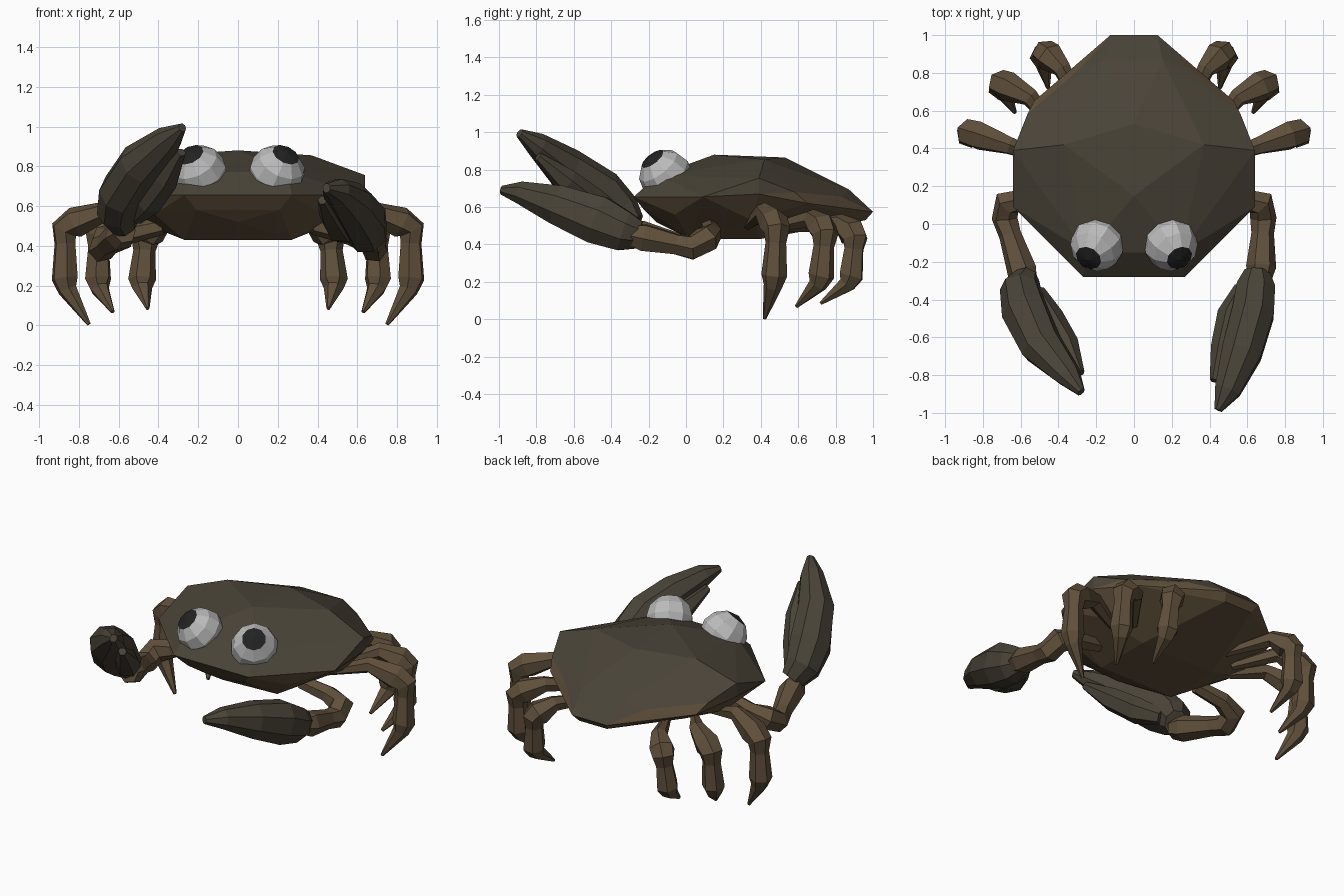
import bpy, bmesh, math
from mathutils import Vector, Matrix

if "Cube" in bpy.data.objects:
    bpy.data.objects.remove(bpy.data.objects["Cube"])


def material(name, rgb):
    m = bpy.data.materials.new(name)
    m.diffuse_color = (*rgb, 1)
    m.use_nodes = True
    m.node_tree.nodes["Principled BSDF"].inputs["Base Color"].default_value = m.diffuse_color
    return m


OLIVE = material("olive shell", (0.068, 0.057, 0.039))
BROWN = material("brown limb", (0.118, 0.080, 0.044))
WHITE = material("eye white", (0.50, 0.50, 0.50))
BLACK = material("pupil black", (0.016, 0.016, 0.016))


def finish(name, bm, mats):
    bmesh.ops.recalc_face_normals(bm, faces=bm.faces)
    me = bpy.data.meshes.new(name)
    bm.to_mesh(me)
    bm.free()
    for m in mats:
        me.materials.append(m)
    ob = bpy.data.objects.new(name, me)
    bpy.context.collection.objects.link(ob)
    return ob


def tube(name, pts, radii, mat, sides=6, ref=(0, 1, 0)):
    """Loft rings along a path; each radius is a number or (along ref, across)."""
    bm = bmesh.new()
    pts = [Vector(p) for p in pts]
    u, rings = Vector(ref), []
    for i, p in enumerate(pts):
        t = Vector()
        if i > 0:
            t += (p - pts[i - 1]).normalized()
        if i < len(pts) - 1:
            t += (pts[i + 1] - p).normalized()
        t.normalize()
        u = (u - t * u.dot(t)).normalized()
        v = t.cross(u)
        a, b = radii[i] if isinstance(radii[i], tuple) else (radii[i], radii[i])
        rings.append([bm.verts.new(p + u * a * math.cos(w) + v * b * math.sin(w))
                      for w in (2 * math.pi * (k + 0.5) / sides for k in range(sides))])
    for r, s in zip(rings, rings[1:]):
        for k in range(sides):
            bm.faces.new((r[k], r[(k + 1) % sides], s[(k + 1) % sides], s[k]))
    bm.faces.new(rings[0])
    bm.faces.new(rings[-1])
    return finish(name, bm, [mat])


# Body: convex hull of one half's corner points and their mirror image
half = [(0.27, -0.28, 0.655), (0.64, 0.09, 0.655), (0.64, 0.39, 0.755), (0.64, 0.39, 0.67),
        (0.565, 0.58, 0.68), (0.53, 0.65, 0.62), (0.125, 1.0, 0.575),      # rim
        (0.25, -0.15, 0.77), (0, 0.15, 0.88), (0.37, 0.42, 0.855),
        (0, 0.53, 0.865), (0.15, 0.87, 0.695), (0.28, 0.83, 0.655),        # top
        (0.21, -0.22, 0.58), (0, -0.16, 0.52), (0.42, -0.06, 0.56), (0.27, 0.02, 0.43),
        (0.27, 0.40, 0.43), (0.52, 0.35, 0.53), (0.10, 0.96, 0.53)]        # underside
bm = bmesh.new()
for x, y, z in half:
    for s in ((1, -1) if x else (1,)):
        bm.verts.new((s * x, y, z))
bmesh.ops.convex_hull(bm, input=bm.verts)
bmesh.ops.delete(bm, geom=[v for v in bm.verts if not v.link_faces], context='VERTS')
bmesh.ops.recalc_face_normals(bm, faces=bm.faces)
for f in bm.faces:
    # Brown below the rim and on every face that meets the back side corner
    corner = any(abs(abs(v.co.x) - 0.53) < 0.003 and v.co.y > 0.6 for v in f.verts)
    under = f.normal.z < 0.3 and f.calc_center_median().z < 0.675
    f.material_index = 1 if under or corner else 0
finish("body", bm, [OLIVE, BROWN])

for side, s in (("right", 1), ("left", -1)):
    def m(p):
        return Vector((s * p[0], p[1], p[2]))

    # Eye: faceted ball whose pole cap is the pupil
    bm = bmesh.new()
    gaze = m((0.045, -0.07, 0.09)).normalized()
    bmesh.ops.create_uvsphere(bm, u_segments=10, v_segments=6, radius=0.144)
    for f in bm.faces:
        f.material_index = 1 if f.calc_center_median().z > 0.122 else 0
    bmesh.ops.transform(bm, verts=bm.verts, matrix=Matrix.Translation(m((0.195, -0.108, 0.766)))
                        @ gaze.to_track_quat('Z', 'Y').to_matrix().to_4x4())
    finish(side + "_eye", bm, [WHITE, BLACK])

    # Walking legs: root, hip, knee, ankle, tip
    legs = {"front": [(0.42, 0.33, 0.50), (0.66, 0.415, 0.575), (0.87, 0.485, 0.50),
                      (0.872, 0.47, 0.20), (0.75, 0.42, 0.005)],
            "middle": [(0.38, 0.45, 0.49), (0.55, 0.67, 0.54), (0.70, 0.745, 0.475),
                       (0.705, 0.72, 0.20), (0.63, 0.59, 0.068)],
            "back": [(0.25, 0.55, 0.49), (0.38, 0.82, 0.515), (0.465, 0.905, 0.45),
                     (0.485, 0.88, 0.20), (0.455, 0.72, 0.085)]}
    for name, path in legs.items():
        root, hip, knee, ankle, tip = map(m, path)
        tube(f"{side}_{name}_leg",
             [root, hip, hip.lerp(knee, 0.75), knee + Vector((s * 0.005, 0, -0.02)),
              knee.lerp(ankle, 0.3), ankle.lerp(knee, 0.12), ankle.lerp(tip, 0.12), tip],
             [0.025, 0.05, 0.08, 0.072, 0.056, 0.07, 0.05, 0.01], BROWN)

    # Claw arm: shoulder, elbow and forearm
    wrist = Vector((0.67, -0.29, 0.45) if s > 0 else (0.57, -0.32, 0.47))
    elbow = Vector((0.685, 0.03, 0.385))
    tube(side + "_arm",
         [m(p) for p in ((0.38, 0.12, 0.50), (0.56, 0.14, 0.46), (0.67, 0.11, 0.43), elbow,
                         elbow.lerp(wrist, 0.25), elbow.lerp(wrist, 0.8), wrist)],
         [0.045, 0.055, 0.075, 0.07, 0.06, 0.08, 0.06], BROWN)

# Claws: a broad main finger and a thin inner one (the left claw is raised)
main_r = [(0.08, 0.07), (0.115, 0.11), (0.14, 0.12), (0.115, 0.115), (0.065, 0.075), (0.025, 0.022)]
thin_r = [0.05, 0.08, 0.07, 0.025]
tube("right_claw", [(0.65, -0.25, 0.45), (0.645, -0.33, 0.47), (0.63, -0.47, 0.53), (0.57, -0.68, 0.61),
                    (0.495, -0.88, 0.675), (0.445, -0.985, 0.69)], main_r, OLIVE, 8, (0, 0, 1))
tube("right_claw_finger", [(0.58, -0.34, 0.46), (0.52, -0.48, 0.49), (0.475, -0.66, 0.555),
                           (0.425, -0.83, 0.63)], thin_r, OLIVE, 6, (0, 0, 1))
tube("left_claw", [(-0.57, -0.29, 0.50), (-0.60, -0.35, 0.57), (-0.58, -0.46, 0.67), (-0.49, -0.645, 0.81),
                   (-0.35, -0.80, 0.935), (-0.28, -0.89, 0.995)], main_r, OLIVE, 8, (0, 0, 1))
tube("left_claw_finger", [(-0.52, -0.36, 0.55), (-0.45, -0.50, 0.63), (-0.36, -0.64, 0.74),
                          (-0.285, -0.79, 0.87)], thin_r, OLIVE, 6, (0, 0, 1))
